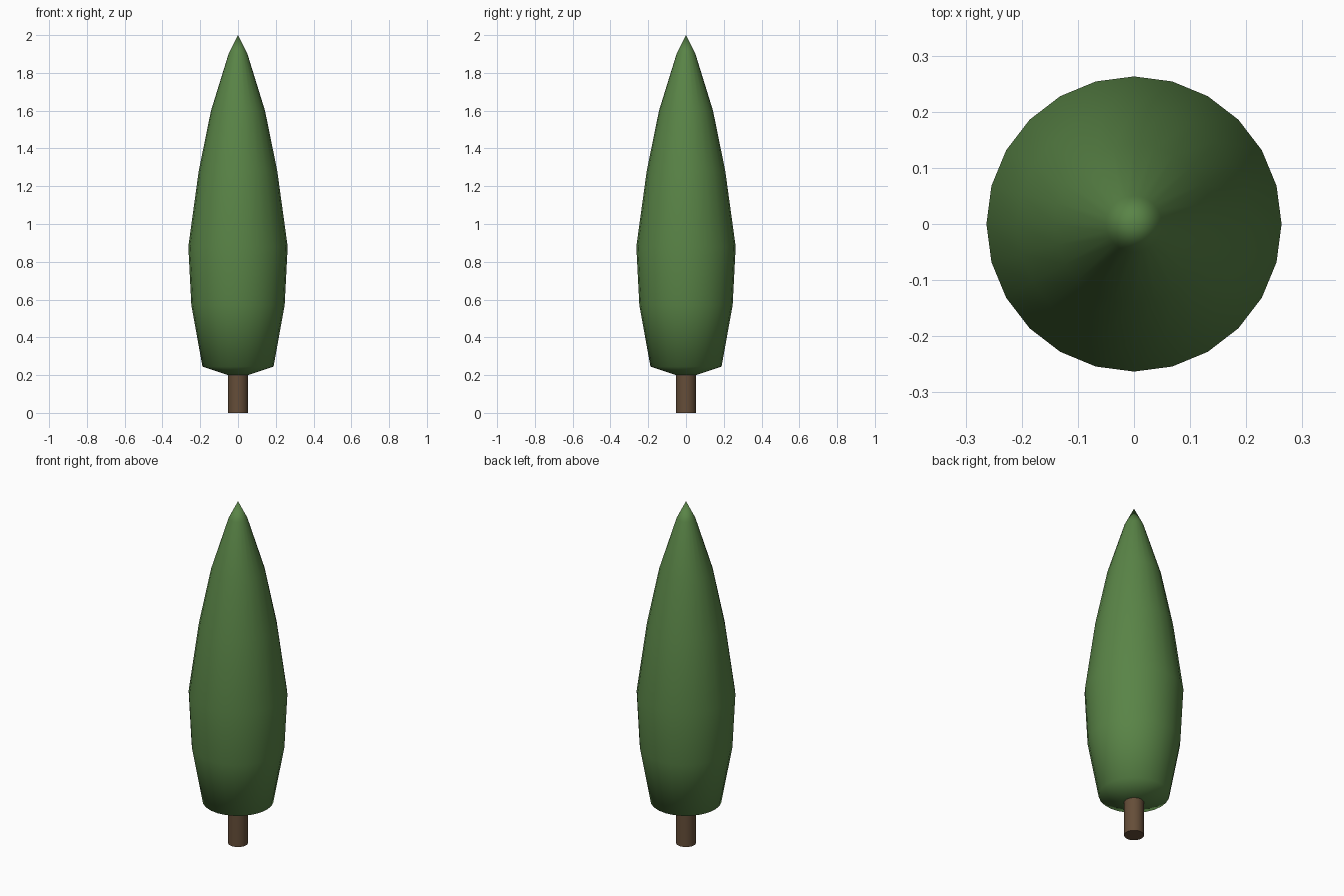
import bpy
import bmesh
from math import cos, sin, tau, radians

SIDES = 24

cube = bpy.data.objects.get("Cube")
if cube:
    bpy.data.objects.remove(cube, do_unlink=True)


def make_material(name, colour):
    mat = bpy.data.materials.new(name)
    mat.use_nodes = True
    mat.diffuse_color = colour
    mat.node_tree.nodes["Principled BSDF"].inputs["Base Color"].default_value = colour
    return mat


def lathe(name, profile, mat, sharp_angle):
    """Turn a (radius, height) profile around z; zero radius makes a pole."""
    bm = bmesh.new()
    rings = []
    for r, z in profile:
        count = SIDES if r else 1
        rings.append([bm.verts.new((r * cos(tau * i / SIDES), r * sin(tau * i / SIDES), z))
                      for i in range(count)])
    for low, high in zip(rings, rings[1:]):
        for i in range(SIDES):
            j = (i + 1) % SIDES
            corners = [low[i % len(low)], low[j % len(low)],
                       high[j % len(high)], high[i % len(high)]]
            bm.faces.new(list(dict.fromkeys(corners)))
    # Close open ends with flat caps
    if len(rings[0]) > 1:
        bm.faces.new(rings[0][::-1])
    if len(rings[-1]) > 1:
        bm.faces.new(rings[-1])
    mesh = bpy.data.meshes.new(name)
    bm.to_mesh(mesh)
    bm.free()
    mesh.materials.append(mat)
    obj = bpy.data.objects.new(name, mesh)
    bpy.context.collection.objects.link(obj)
    bpy.ops.object.select_all(action="DESELECT")
    obj.select_set(True)
    bpy.context.view_layer.objects.active = obj
    bpy.ops.object.shade_smooth_by_angle(angle=radians(sharp_angle))
    return obj


green = make_material("leaf green", (0.1, 0.23, 0.062, 1))
brown = make_material("bark brown", (0.13, 0.075, 0.04, 1))

# Trunk
lathe("trunk", [(0.053, 0), (0.053, 0.24)], brown, 40)

# Tall tapering foliage, softly shaded all over
lathe("foliage", [(0.053, 0.2), (0.188, 0.245), (0.247, 0.57), (0.263, 0.88),
                  (0.208, 1.28), (0.143, 1.6), (0.05, 1.9), (0, 2)], green, 85)
